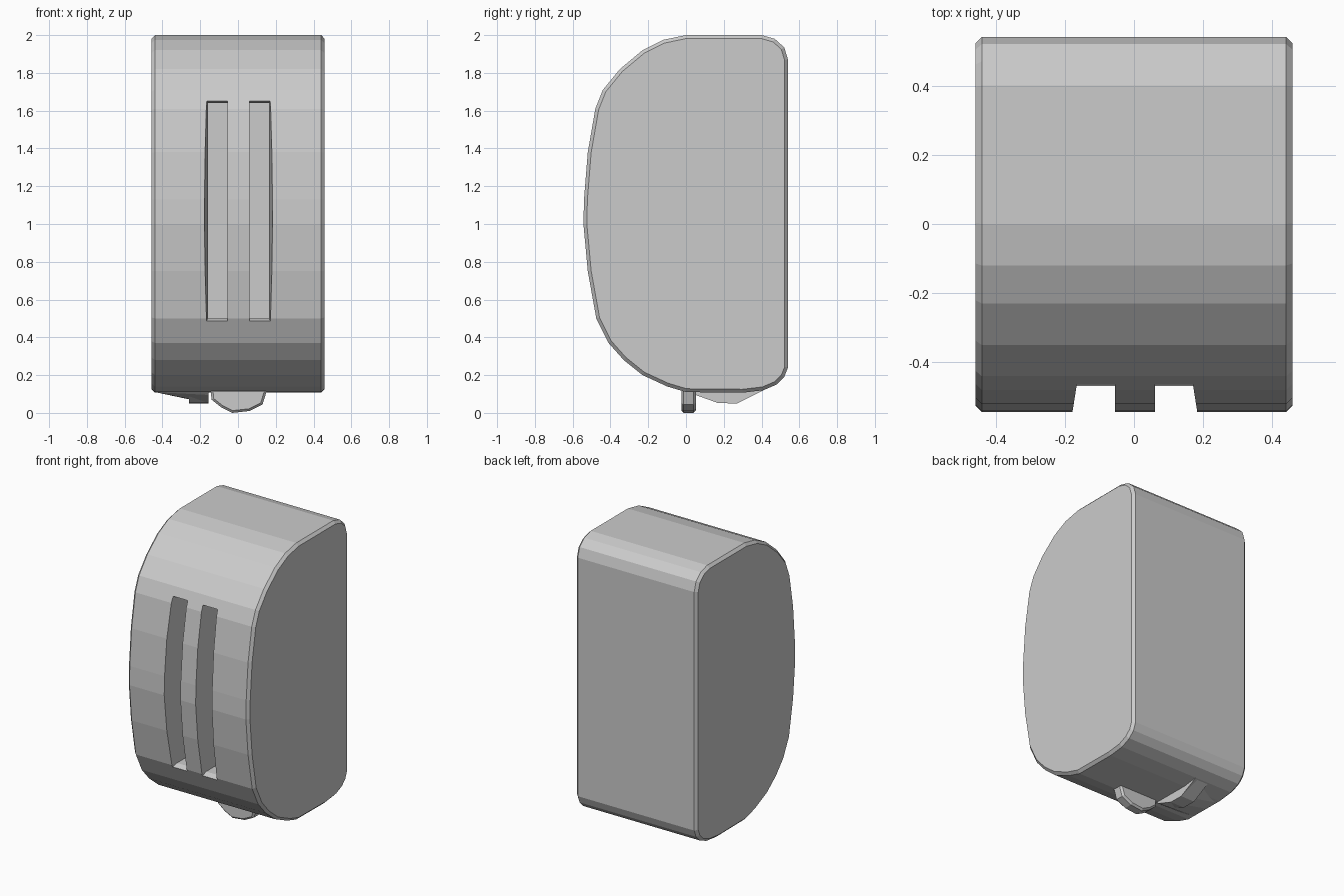
import bpy, bmesh

if "Cube" in bpy.data.objects:
    bpy.data.objects.remove(bpy.data.objects["Cube"])


def prism(name, profile, x0, x1, bevel=0.0, x_axis=True):
    """Extrude a closed (y, z) profile along x, or an (x, z) profile along y; bevel the end rims."""
    bm = bmesh.new()

    def place(p, d):
        return (d, p[0], p[1]) if x_axis else (p[0], d, p[1])

    a = [bm.verts.new(place(p, x0)) for p in profile]
    b = [bm.verts.new(place(p, x1)) for p in profile]
    caps = [bm.faces.new(a), bm.faces.new(b)]
    n = len(profile)
    for i in range(n):
        j = (i + 1) % n
        bm.faces.new((a[i], a[j], b[j], b[i]))
    bmesh.ops.recalc_face_normals(bm, faces=bm.faces)
    if bevel:
        rim = list({e for f in caps for e in f.edges})
        bmesh.ops.bevel(bm, geom=rim, offset=bevel, segments=1,
                        affect='EDGES', profile=0.5)
    mesh = bpy.data.meshes.new(name)
    bm.to_mesh(mesh)
    bm.free()
    ob = bpy.data.objects.new(name, mesh)
    bpy.context.collection.objects.link(ob)
    return ob


# Main housing: flat back, bulging front, rounded corners
housing_profile = [
    (0.00, 2.00), (0.40, 2.00), (0.47, 1.98), (0.52, 1.935), (0.54, 1.87),
    (0.54, 0.24), (0.52, 0.19), (0.48, 0.15), (0.41, 0.12), (0.30, 0.107),
    (0.00, 0.11), (-0.10, 0.14), (-0.23, 0.20), (-0.33, 0.28), (-0.41, 0.37),
    (-0.475, 0.50), (-0.52, 0.75), (-0.543, 1.00), (-0.54, 1.13),
    (-0.52, 1.38), (-0.48, 1.61), (-0.44, 1.71), (-0.35, 1.82),
    (-0.23, 1.92), (-0.12, 1.975)]
body = prism("housing", housing_profile, -0.458, 0.458, 0.018)

# Two front slots leave a vertical rib between them
slot_profile = [(-0.62, 0.43), (-0.43, 0.50), (-0.25, 0.50),
                (-0.25, 1.64), (-0.43, 1.64), (-0.62, 1.70)]
for name, x0, x1, outer in (("left", -0.16, -0.055, -1), ("right", 0.06, 0.165, 1)):
    cutter = prism(name + "_slot_cutter", slot_profile, x0, x1)
    edge = x0 if outer < 0 else x1
    for v in cutter.data.vertices:
        if v.co.y < -0.5 and abs(v.co.x - edge) < 1e-4:
            v.co.x += 0.03 * outer
    cutter.hide_render = True
    cutter.hide_viewport = True
    cutter.display_type = 'WIRE'
    mod = body.modifiers.new(name + "_slot", 'BOOLEAN')
    mod.operation = 'DIFFERENCE'
    mod.solver = 'EXACT'
    mod.object = cutter

# Small rounded tab under the middle
tab_profile = [(-0.145, 0.125), (-0.14, 0.07), (-0.09, 0.03), (-0.03, 0.0),
               (0.06, 0.01), (0.13, 0.045), (0.155, 0.125)]
prism("bottom_tab", tab_profile, -0.025, 0.052, 0.012, x_axis=False)

# Shallow sloping foot under the left side
foot_profile = [(0.03, 0.12), (0.05, 0.095), (0.17, 0.052), (0.27, 0.05),
                (0.42, 0.125)]
foot = prism("bottom_foot", foot_profile, -0.44, -0.155)
for v in foot.data.vertices:
    if v.co.x < -0.4 and v.co.z < 0.1:
        v.co.z = 0.11
    if v.co.x < -0.4 and v.co.z < 0.112:
        v.co.x = -0.44

# Break line of the foot where it levels out
shelf_profile = [(0.06, 0.12), (0.08, 0.09), (0.17, 0.052), (0.27, 0.05), (0.40, 0.12)]
prism("foot_shelf", shelf_profile, -0.26, -0.155)
